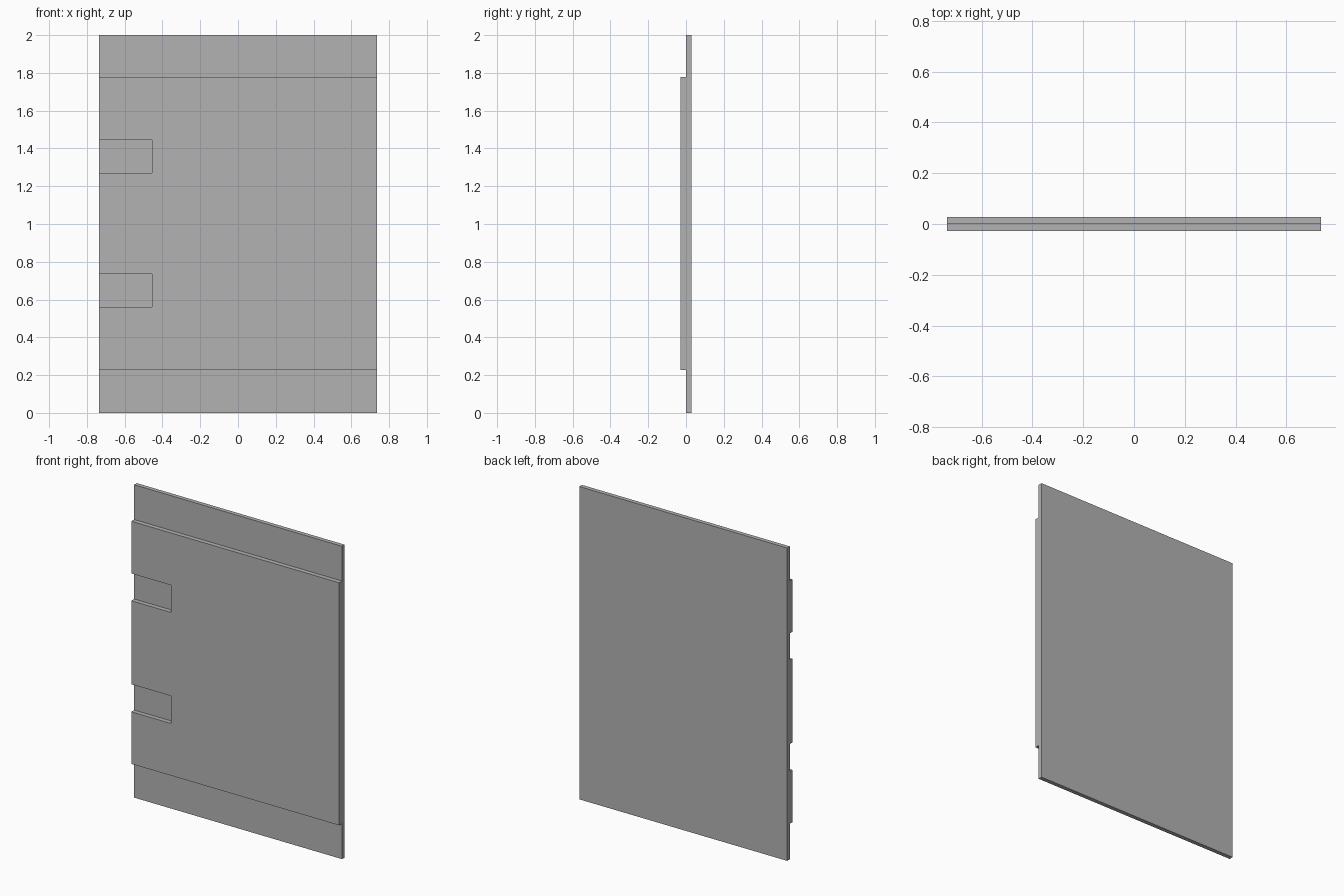
import bpy
import bmesh

cube = bpy.data.objects.get("Cube")
if cube:
    bpy.data.objects.remove(cube, do_unlink=True)

HALF_W, HALF_T, STEP_Y, HEIGHT = 0.735, 0.028, 0.001, 2.0
SLOT_X = -0.455
PANEL_BOTTOM, PANEL_TOP = 0.227, 1.778
SLOTS = [(0.56, 0.736), (1.27, 1.444)]

grey = bpy.data.materials.new("plain grey")
grey.use_nodes = True
colour = (0.45, 0.45, 0.45, 1)
grey.diffuse_color = colour
grey.node_tree.nodes["Principled BSDF"].inputs["Base Color"].default_value = colour


def extrude_outline(name, outline, y_front, y_back):
    """Solid made from an (x, z) outline pulled from y_front to y_back."""
    bm = bmesh.new()
    face = bm.faces.new([bm.verts.new((x, y_front, z)) for x, z in outline])
    result = bmesh.ops.extrude_face_region(bm, geom=[face], use_keep_orig=True)
    moved = [v for v in result["geom"] if isinstance(v, bmesh.types.BMVert)]
    bmesh.ops.translate(bm, verts=moved, vec=(0, y_back - y_front, 0))
    bmesh.ops.recalc_face_normals(bm, faces=bm.faces)
    mesh = bpy.data.meshes.new(name)
    bm.to_mesh(mesh)
    bm.free()
    mesh.materials.append(grey)
    obj = bpy.data.objects.new(name, mesh)
    bpy.context.collection.objects.link(obj)
    return obj


# Full-height backing board
extrude_outline("back_board", [(-HALF_W, 0), (HALF_W, 0), (HALF_W, HEIGHT), (-HALF_W, HEIGHT)],
                STEP_Y, HALF_T)

# Raised front panel with two slots open at its right edge
outline = [(-HALF_W, PANEL_TOP), (-HALF_W, PANEL_BOTTOM),
           (HALF_W, PANEL_BOTTOM), (HALF_W, PANEL_TOP)]
notches = []
for low, high in reversed(SLOTS):
    notches += [(-HALF_W, high), (SLOT_X, high), (SLOT_X, low), (-HALF_W, low)]
outline[1:1] = notches
extrude_outline("front_panel", outline, -HALF_T, STEP_Y)
